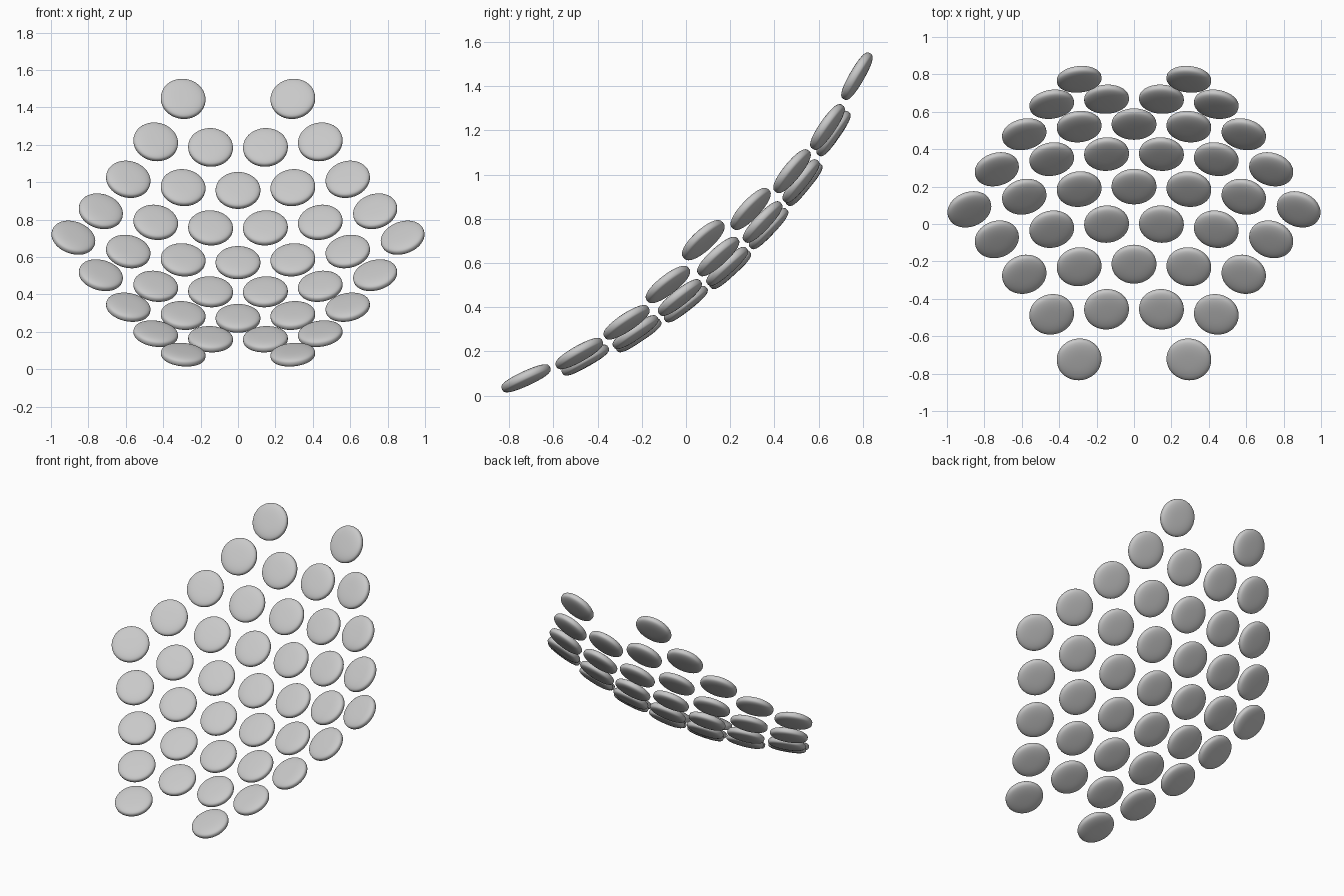
import bpy, bmesh, math
from mathutils import Matrix, Vector

if "Cube" in bpy.data.objects:
    bpy.data.objects.remove(bpy.data.objects["Cube"])

PITCH_X, PITCH_V = 0.1467, 0.2535   # half-steps of the hexagonal lattice
RADIUS, HALF_THICK = 0.12, 0.03     # rounded disc
TILT = Matrix.Rotation(math.radians(42.4), 4, 'X')
PLACE = Matrix.Translation((0, 0.2, 0.57)) @ TILT

grey = bpy.data.materials.new("light_grey")
grey.diffuse_color = (0.58, 0.58, 0.58, 1)
grey.use_nodes = True
grey.node_tree.nodes["Principled BSDF"].inputs["Base Color"].default_value = grey.diffuse_color


def disc_mesh():
    """Rounded disc: superellipse profile spun around z."""
    bm = bmesh.new()
    pts = []
    n, power = 20, 2 / 3.0
    for i in range(n + 1):
        a = math.pi * i / n - math.pi / 2
        c, s = max(math.cos(a), 0), math.sin(a)
        r = RADIUS * c ** power if 0 < i < n else 0
        z = HALF_THICK * math.copysign(abs(s) ** power, s)
        pts.append(bm.verts.new((r, 0, z)))
    edges = [bm.edges.new(p) for p in zip(pts, pts[1:])]
    bmesh.ops.spin(bm, geom=pts + edges, cent=(0, 0, 0), axis=(0, 0, 1),
                   angle=math.tau, steps=48, use_merge=False)
    bmesh.ops.remove_doubles(bm, verts=bm.verts, dist=1e-5)
    bmesh.ops.recalc_face_normals(bm, faces=bm.faces)
    for f in bm.faces:
        f.smooth = True
    me = bpy.data.meshes.new("disc")
    bm.to_mesh(me)
    bm.free()
    me.materials.append(grey)
    return me


# Discs on a shallow bowl, each facing a common point in front of it
mesh = disc_mesh()
for i in range(-6, 7):
    for k in range(-4, 5):
        if (i + k) % 2 or abs(i) + abs(k) > 6 or (i == 0 and abs(k) == 4):
            continue
        x, v = i * PITCH_X, k * PITCH_V
        pos = Vector((x, v, 0.233 * (x * x + v * v)))
        facing = (Vector((0, 0, 3.45)) - pos).to_track_quat('Z', 'Y')
        ob = bpy.data.objects.new("disc_segment", mesh)
        ob.matrix_world = PLACE @ Matrix.Translation(pos) @ facing.to_matrix().to_4x4()
        bpy.context.collection.objects.link(ob)
